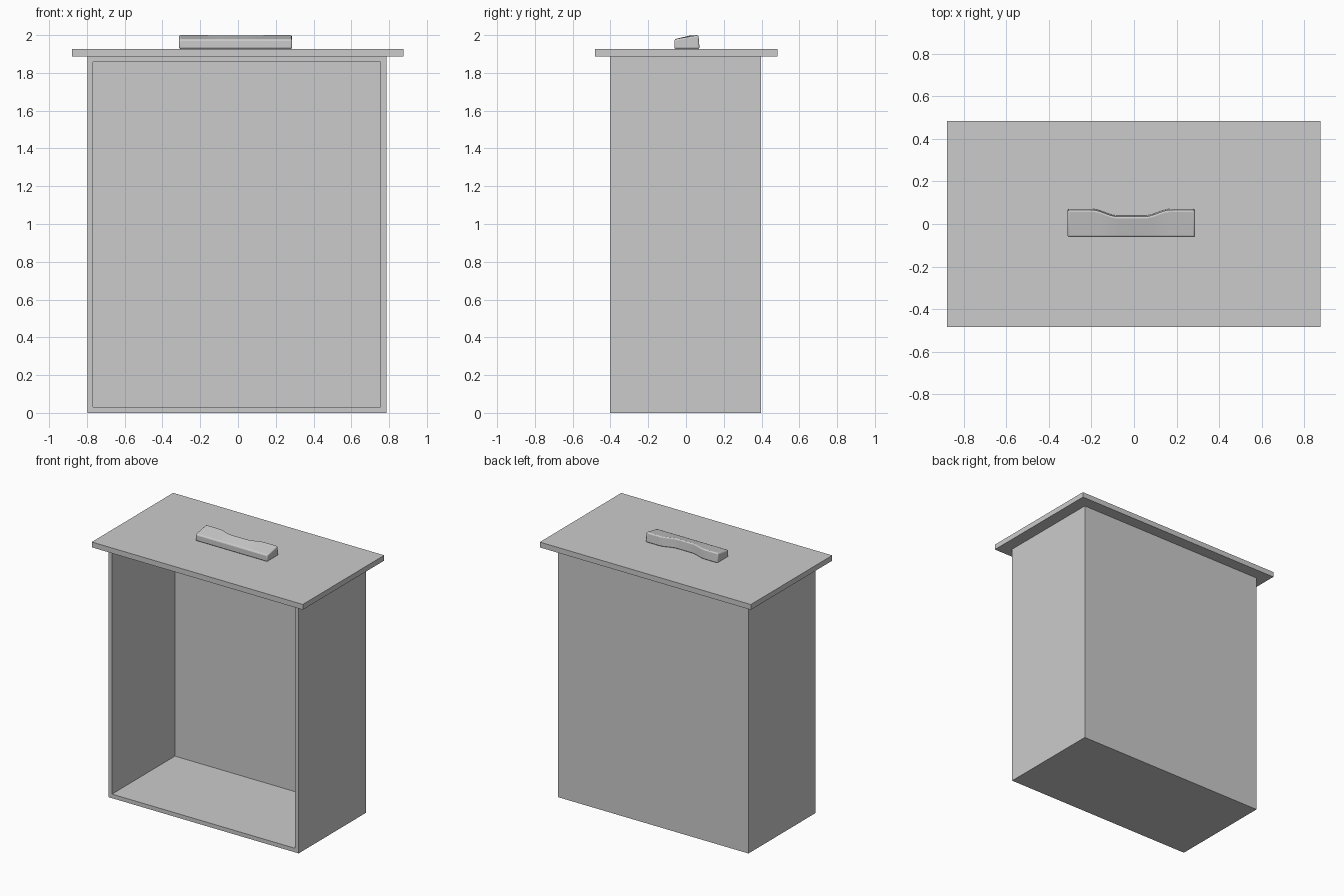
import bpy, bmesh, math
from mathutils import Vector

if "Cube" in bpy.data.objects:
    bpy.data.objects.remove(bpy.data.objects["Cube"])


def finish(bm, name):
    bmesh.ops.recalc_face_normals(bm, faces=bm.faces[:])
    mesh = bpy.data.meshes.new(name)
    bm.to_mesh(mesh)
    bm.free()
    obj = bpy.data.objects.new(name, mesh)
    bpy.context.collection.objects.link(obj)
    return obj


def box(lo, hi):
    bm = bmesh.new()
    bmesh.ops.create_cube(bm, size=1)
    lo, hi = Vector(lo), Vector(hi)
    for v in bm.verts:
        v.co = (lo + hi) / 2 + v.co * (hi - lo)
    return bm


# Open-fronted drawer body: inset the front face and push it inward
bm = box((-0.797, -0.402, 0), (0.786, 0.396, 1.887))
bm.normal_update()
front = min(bm.faces, key=lambda f: f.calc_center_median().y)
bmesh.ops.inset_region(bm, faces=[front], thickness=0.043)
ext = bmesh.ops.extrude_face_region(bm, geom=[front])
moved = [g for g in ext["geom"] if isinstance(g, bmesh.types.BMVert)]
bmesh.ops.translate(bm, verts=moved, vec=(0, 0.748, 0))
if front.is_valid:
    bmesh.ops.delete(bm, geom=[front], context='FACES_ONLY')
finish(bm, "drawer_body")

# Overhanging face panel
finish(box((-0.878, -0.483, 1.887), (0.877, 0.484, 1.927)), "drawer_panel")

# Pull handle: sloped section lofted along x, with a finger dip at the back
X0, X1, N = -0.312, 0.287, 36
bm = bmesh.new()
rings = []
for i in range(N + 1):
    x = X0 + (X1 - X0) * i / N
    d = abs(x - (X0 + X1) / 2)
    t = min(max((d - 0.06) / 0.13, 0), 1)
    back = 0.040 + 0.032 * (0.5 - 0.5 * math.cos(math.pi * t))
    section = [(-0.062, 1.927), (-0.062, 1.978), (back - 0.006, 2.001), (back, 1.927)]
    rings.append([bm.verts.new((x, y, z)) for y, z in section])
for a, b in zip(rings, rings[1:]):
    for k in range(4):
        j = (k + 1) % 4
        bm.faces.new((a[k], a[j], b[j], b[k]))
bm.faces.new(rings[0])
bm.faces.new(rings[-1])
handle = finish(bm, "pull_handle")
bev = handle.modifiers.new("rounded_edges", 'BEVEL')
bev.width = 0.009
bev.segments = 3
bev.limit_method = 'ANGLE'
bev.angle_limit = math.radians(40)

bpy.ops.object.select_all(action='DESELECT')
handle.select_set(True)
bpy.context.view_layer.objects.active = handle
bpy.ops.object.shade_smooth_by_angle(angle=math.radians(40))
